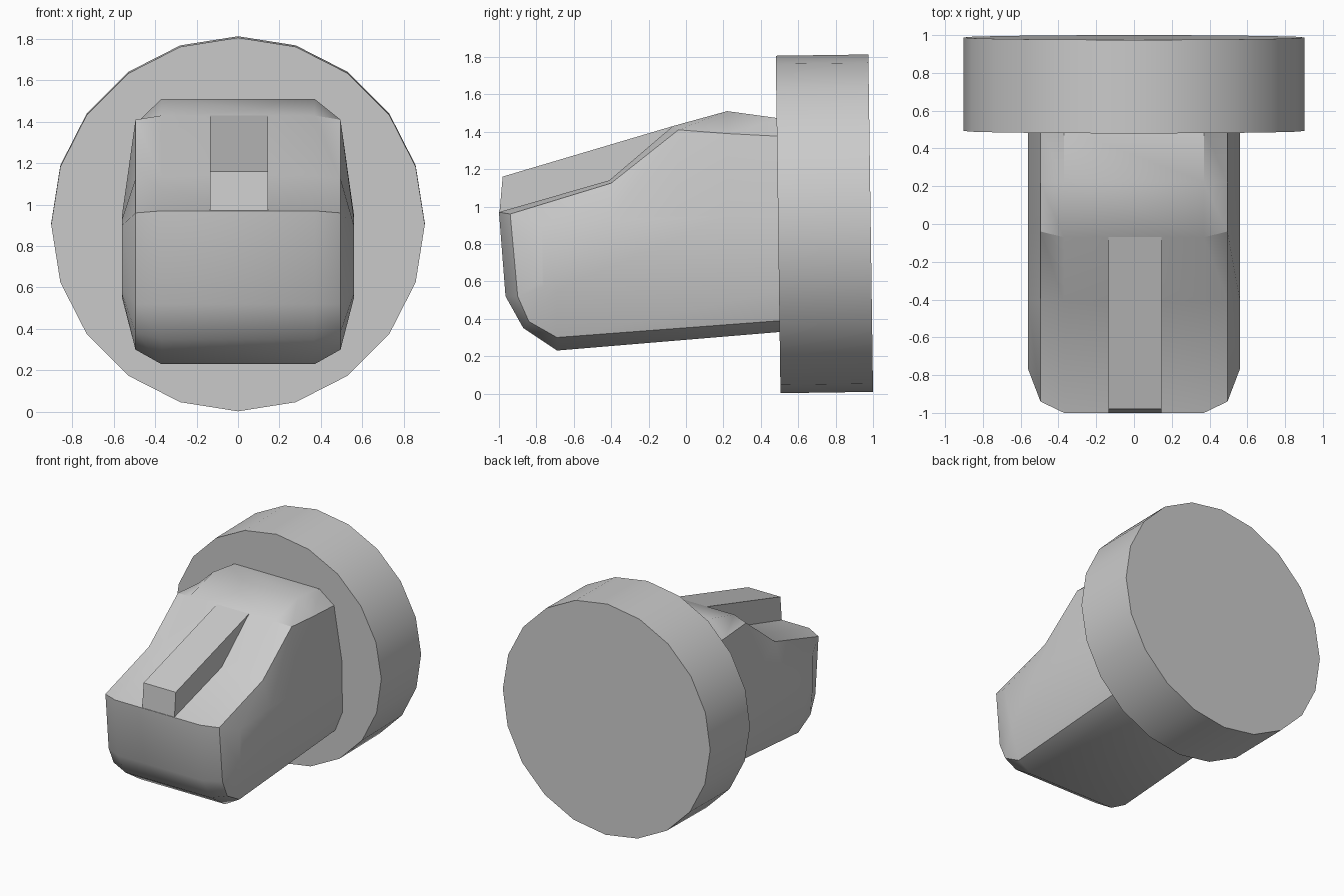
import bpy, bmesh
from math import radians

if "Cube" in bpy.data.objects:
    bpy.data.objects.remove(bpy.data.objects["Cube"])


def loft(name, layers, angle):
    """Skin matching (y, z) outlines placed at successive x positions."""
    bm = bmesh.new()
    rings = [[bm.verts.new((x, y, z)) for y, z in pts] for x, pts in layers]
    n = len(rings[0])
    for a, b in zip(rings, rings[1:]):
        for i in range(n):
            j = (i + 1) % n
            bm.faces.new((a[i], a[j], b[j], b[i]))
    bm.faces.new(rings[0])
    bm.faces.new(rings[-1][::-1])
    bmesh.ops.triangulate(bm, faces=[f for f in bm.faces if len(f.verts) > 4])
    bmesh.ops.recalc_face_normals(bm, faces=bm.faces)
    mesh = bpy.data.meshes.new(name)
    bm.to_mesh(mesh)
    bm.free()
    obj = bpy.data.objects.new(name, mesh)
    bpy.context.collection.objects.link(obj)
    smooth(obj, angle)
    return obj


def smooth(obj, angle):
    bpy.ops.object.select_all(action='DESELECT')
    obj.select_set(True)
    bpy.context.view_layer.objects.active = obj
    bpy.ops.object.shade_smooth_by_angle(angle=radians(angle))


# Round end plate, leaning very slightly forward
bpy.ops.mesh.primitive_cylinder_add(vertices=20, radius=0.902, depth=0.495,
                                    location=(0, 0.74, 0.9075),
                                    rotation=(radians(-89.2), 0, 0))
plate = bpy.context.object
plate.name = "round_plate"
smooth(plate, 30)

# Tapered body: centre, shoulder and side outlines, mirrored in x
centre = [(0.51, 1.47), (0.22, 1.51), (-0.07, 1.43), (-0.41, 1.14), (-1.0, 0.97),
          (-0.965, 0.52), (-0.87, 0.35), (-0.69, 0.23), (0.51, 0.33)]
shoulder = [(0.51, 1.375), (0.22, 1.39), (-0.04, 1.41), (-0.4, 1.125), (-0.94, 0.96),
            (-0.9, 0.52), (-0.84, 0.385), (-0.69, 0.30), (0.51, 0.39)]
side = [(0.51, 0.95), (0.22, 0.95), (-0.05, 0.95), (-0.4, 0.93), (-0.77, 0.90),
        (-0.77, 0.60), (-0.76, 0.57), (-0.69, 0.55), (0.51, 0.55)]
half = [(0.37, centre), (0.495, shoulder), (0.56, side)]
layers = [(-x, p) for x, p in reversed(half)] + half
loft("tapered_body", layers, 35)

# Raised bar along the sloping top
bar = [(-0.98, 1.16), (-0.07, 1.43), (0.0, 1.38), (-0.38, 1.05), (-0.998, 0.96)]
loft("top_bar", [(-0.135, bar), (0.145, bar)], 30)
